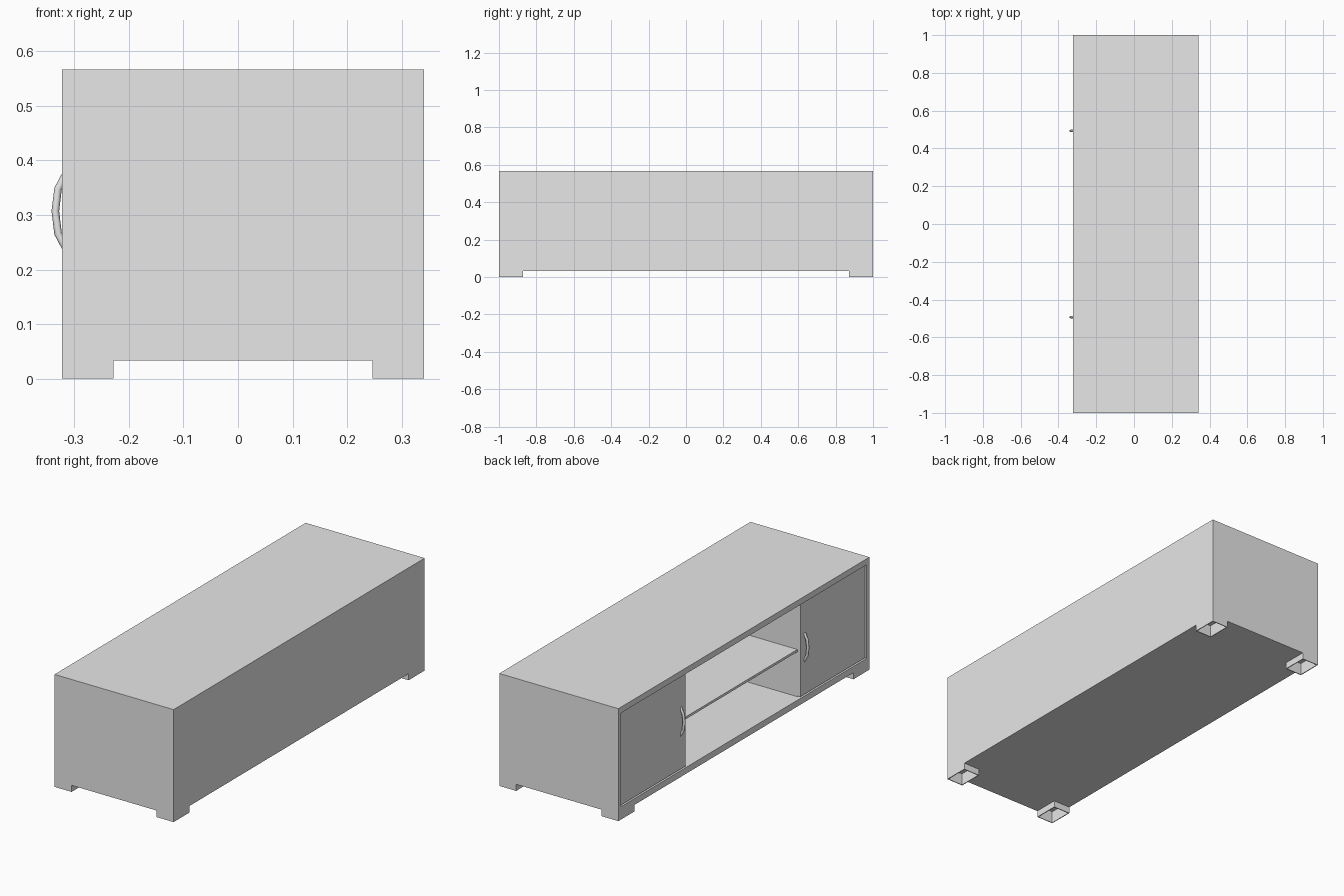
import bpy

if "Cube" in bpy.data.objects:
    bpy.data.objects.remove(bpy.data.objects["Cube"])

# Single plain grey finish
grey = bpy.data.materials.new("plain_grey")
grey.use_nodes = True
grey.diffuse_color = (0.8, 0.8, 0.8, 1)
grey.node_tree.nodes["Principled BSDF"].inputs["Base Color"].default_value = (0.8, 0.8, 0.8, 1)


def box(name, x, y, z):
    """Box spanning the given (min, max) ranges."""
    corners = [(a, b, c) for a in sorted(x) for b in sorted(y) for c in sorted(z)]
    faces = [(0, 1, 3, 2), (4, 6, 7, 5), (0, 4, 5, 1), (2, 3, 7, 6), (0, 2, 6, 4), (1, 5, 7, 3)]
    mesh = bpy.data.meshes.new(name)
    mesh.from_pydata(corners, [], faces)
    mesh.materials.append(grey)
    obj = bpy.data.objects.new(name, mesh)
    bpy.context.collection.objects.link(obj)
    return obj


def carve(obj, cutters):
    """Subtract the cutters, bake the result and delete them."""
    for cutter in cutters:
        cutter.hide_render = True
        mod = obj.modifiers.new("cut", 'BOOLEAN')
        mod.operation, mod.solver, mod.object = 'DIFFERENCE', 'EXACT', cutter
    graph = bpy.context.evaluated_depsgraph_get()
    mesh = bpy.data.meshes.new_from_object(obj.evaluated_get(graph))
    obj.modifiers.clear()
    obj.data = mesh
    for cutter in cutters:
        bpy.data.objects.remove(cutter)


# Main dimensions
FRONT, BACK, END, TOP = -0.323, 0.341, 1.0, 0.567
FOOT_Z, FLOOR, CEILING = 0.033, 0.065, 0.537
FOOT_FRONT, FOOT_BACK, FOOT_Y = -0.228, 0.247, 0.872
INNER_Y, INNER_BACK, WALL = 0.978, 0.315, 0.004
DOOR_IN = 0.457
DOOR_FRONT, DOOR_BACK = FRONT + 0.005, FRONT + 0.022

# Carcass: open front, raised underside and hollow corner feet
carcass = box("cabinet_body", (FRONT, BACK), (-END, END), (0, TOP))
cutters = [
    box("cavity", (FRONT - 0.1, INNER_BACK), (-INNER_Y, INNER_Y), (FLOOR, CEILING)),
    box("long_gap", (FRONT - 0.1, BACK + 0.1), (-FOOT_Y, FOOT_Y), (-0.1, FOOT_Z)),
    box("end_gap", (FOOT_FRONT, FOOT_BACK), (-END - 0.1, END + 0.1), (-0.1, FOOT_Z)),
]
for side in (-1, 1):
    for x in ((FRONT + WALL, FOOT_FRONT - WALL), (FOOT_BACK + WALL, BACK - WALL)):
        y = (side * (FOOT_Y + WALL), side * (END - WALL))
        cutters.append(box("foot_hollow", x, y, (-0.1, FLOOR - WALL)))
carve(carcass, cutters)

# Middle shelf between the dividers
box("middle_shelf", (DOOR_BACK, INNER_BACK), (-DOOR_IN, DOOR_IN), (0.291, 0.303))

for side, label in ((1, "back"), (-1, "front")):
    # Divider panel and door
    box(label + "_divider", (DOOR_BACK, INNER_BACK),
        (side * DOOR_IN, side * (DOOR_IN + 0.02)), (FLOOR, CEILING))
    box(label + "_door", (DOOR_FRONT, DOOR_BACK),
        (side * DOOR_IN, side * (INNER_Y - 0.008)), (FLOOR + 0.004, CEILING - 0.004))

    # Bowed door handle
    curve = bpy.data.curves.new(label + "_handle", 'CURVE')
    curve.dimensions = '3D'
    curve.bevel_depth, curve.bevel_resolution = 0.007, 2
    curve.use_fill_caps = True
    path = [(-0.314, 0.236), (-0.330, 0.266), (-0.335, 0.307), (-0.330, 0.348), (-0.314, 0.378)]
    spline = curve.splines.new('POLY')
    spline.points.add(len(path) - 1)
    for point, (x, z) in zip(spline.points, path):
        point.co = (x, side * 0.493, z, 1)
    curve.materials.append(grey)
    handle = bpy.data.objects.new(label + "_handle", curve)
    bpy.context.collection.objects.link(handle)
